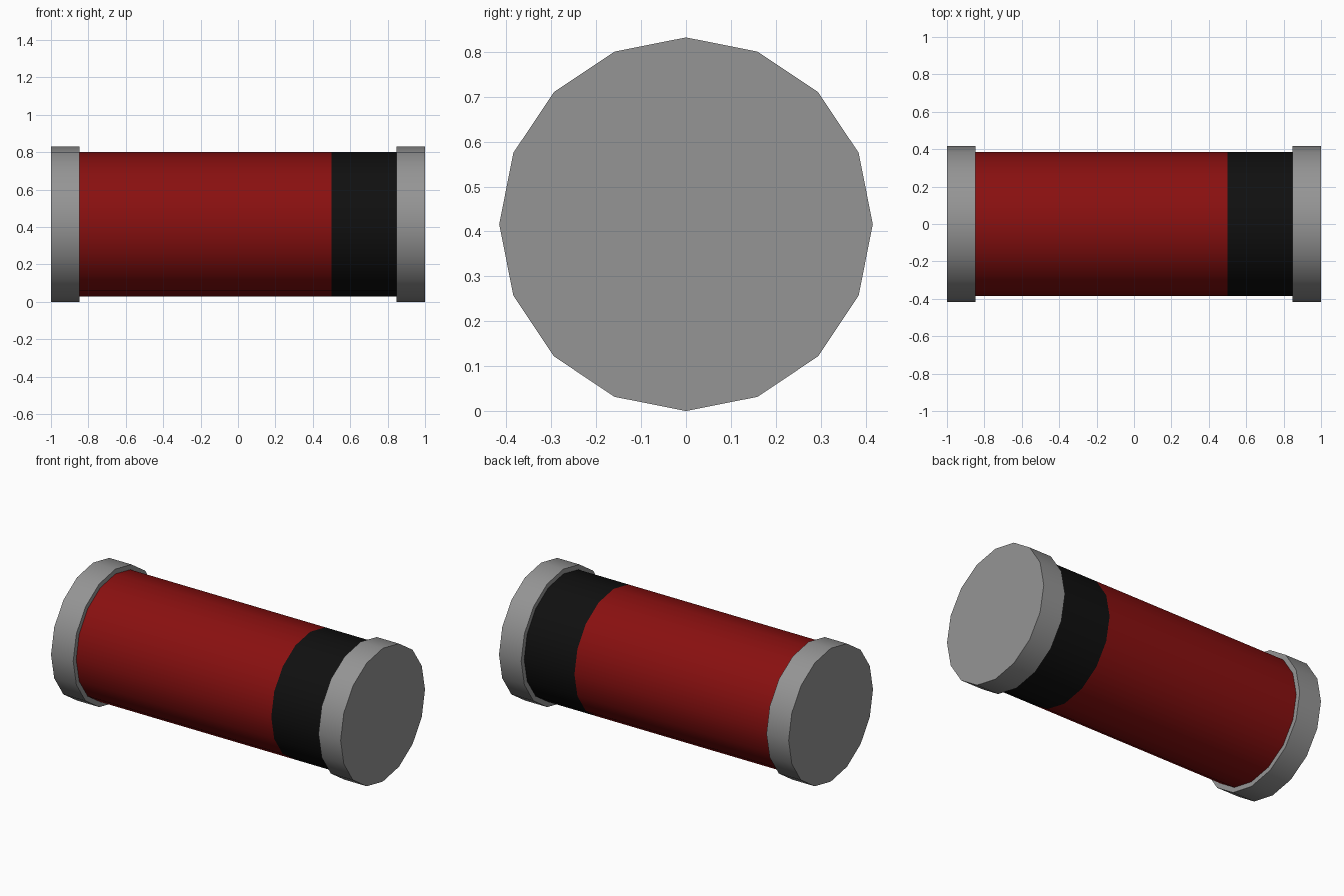
import bpy, bmesh, math

cube = bpy.data.objects.get("Cube")
if cube:
    bpy.data.objects.remove(cube, do_unlink=True)

SIDES = 16
CAP_R, BODY_R = 0.416, 0.386
CAP_IN, BAND_X = 0.847, 0.5


def material(name, rgb, roughness):
    m = bpy.data.materials.new(name)
    m.use_nodes = True
    m.diffuse_color = (*rgb, 1)
    bsdf = m.node_tree.nodes["Principled BSDF"]
    bsdf.inputs["Base Color"].default_value = (*rgb, 1)
    bsdf.inputs["Roughness"].default_value = roughness
    return m


red = material("red", (0.25, 0.005, 0.005), 0.5)
black = material("black", (0.005, 0.005, 0.005), 0.5)
grey = material("metal grey", (0.30, 0.30, 0.30), 0.5)


def cylinder(name, x0, x1, radius, mats):
    """Sixteen-sided cylinder lying along x, with a corner pointing up."""
    bpy.ops.mesh.primitive_cylinder_add(
        vertices=SIDES, radius=radius, depth=x1 - x0,
        location=((x0 + x1) / 2, 0, CAP_R), rotation=(0, math.pi / 2, 0))
    bpy.ops.object.transform_apply(location=True, rotation=True, scale=True)
    ob = bpy.context.object
    ob.name = ob.data.name = name
    for m in mats:
        ob.data.materials.append(m)
    return ob


# Body tube, cut where the dark band starts
body = cylinder("body", -CAP_IN - 0.01, CAP_IN + 0.01, BODY_R, [red, black])
bm = bmesh.new()
bm.from_mesh(body.data)
bmesh.ops.bisect_plane(bm, geom=bm.verts[:] + bm.edges[:] + bm.faces[:],
                       plane_co=(BAND_X, 0, 0), plane_no=(1, 0, 0))
for f in bm.faces:
    f.material_index = int(f.calc_center_median().x > BAND_X)
bm.to_mesh(body.data)
bm.free()

# End caps
left_cap = cylinder("left_end_cap", CAP_IN, 1, CAP_R, [grey])
right_cap = cylinder("right_end_cap", -1, -CAP_IN, CAP_R, [grey])

# Smooth sides, sharp rims
bpy.ops.object.select_all(action='DESELECT')
for ob in (body, left_cap, right_cap):
    ob.select_set(True)
    bpy.context.view_layer.objects.active = ob
bpy.ops.object.shade_smooth_by_angle(angle=math.radians(40))
